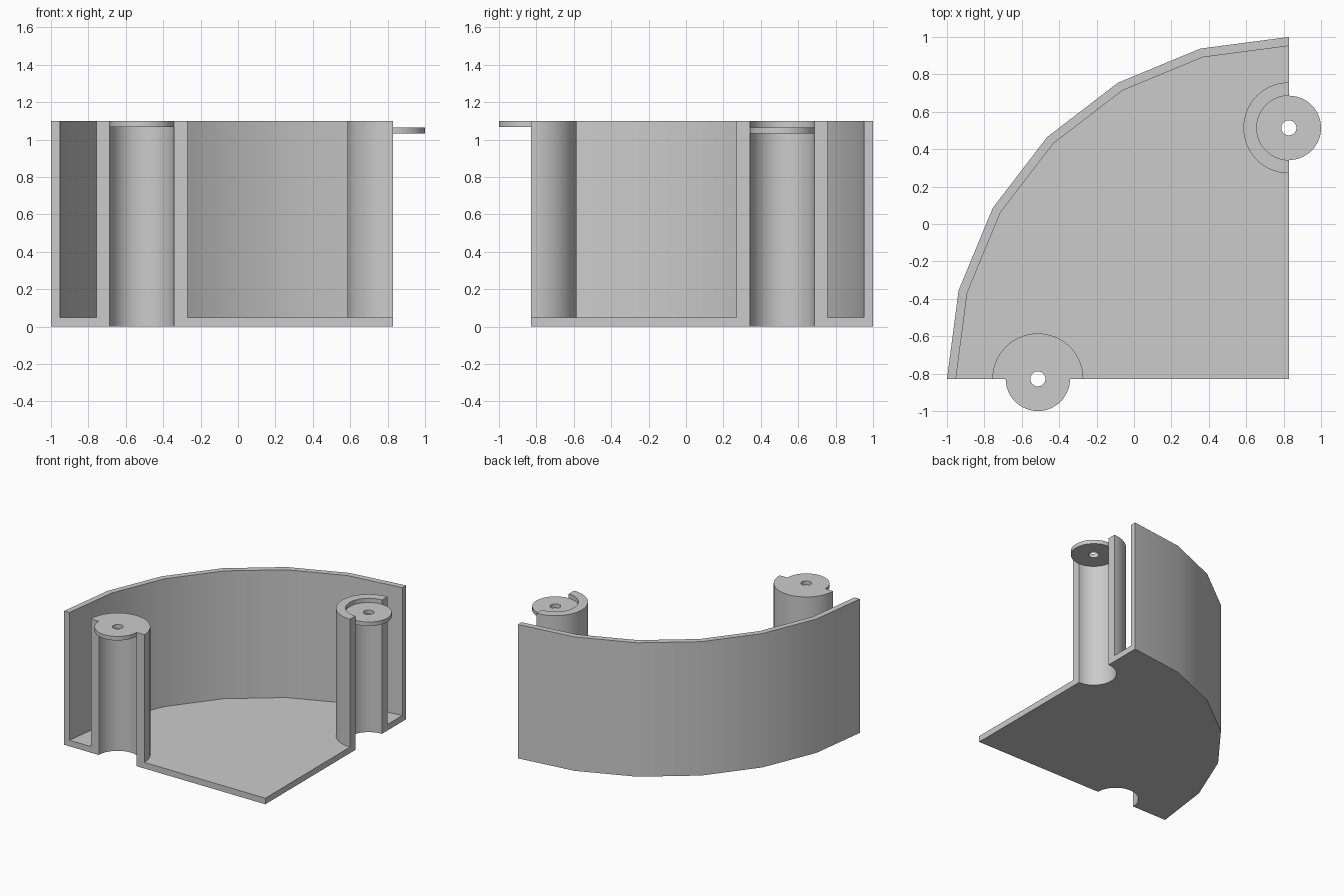
import bpy, bmesh
from math import sin, cos, pi

if "Cube" in bpy.data.objects:
    bpy.data.objects.remove(bpy.data.objects["Cube"])

C = 0.828              # straight sides lie on x = C and y = -C
POST = -0.514          # post centre along each straight side
R_OUT, R_IN = 1.828, 1.780
TUBE, BORE, HOLE = 0.243, 0.172, 0.04
H, FLOOR = 1.1, 0.05
SEG = 64


def arc(cx, cy, r, a0, a1, n):
    return [(cx + r * cos(a0 + (a1 - a0) * i / n),
             cy + r * sin(a0 + (a1 - a0) * i / n)) for i in range(n + 1)]


def mirrored(pts):
    # reflect across the diagonal that swaps the two straight sides
    return [(-y, -x) for x, y in reversed(pts)]


def finish(bm, name):
    bmesh.ops.recalc_face_normals(bm, faces=bm.faces)
    mesh = bpy.data.meshes.new(name)
    bm.to_mesh(mesh)
    bm.free()
    ob = bpy.data.objects.new(name, mesh)
    bpy.context.collection.objects.link(ob)
    return ob


def prism(name, pts, z0, z1):
    bm = bmesh.new()
    face = bm.faces.new([bm.verts.new((x, y, z0)) for x, y in pts])
    ext = bmesh.ops.extrude_face_region(bm, geom=[face], use_keep_orig=True)
    top = [v for v in ext["geom"] if isinstance(v, bmesh.types.BMVert)]
    bmesh.ops.translate(bm, verts=top, vec=(0, 0, z1 - z0))
    return finish(bm, name)


def washer(name, cx, cy, z0, z1):
    bm = bmesh.new()
    loops = []
    for r, z in ((BORE, z0), (BORE, z1), (HOLE, z1), (HOLE, z0)):
        pts = arc(cx, cy, r, 0, 2 * pi, SEG)[:-1]
        loops.append([bm.verts.new((x, y, z)) for x, y in pts])
    for k in range(4):
        a, b = loops[k], loops[(k + 1) % 4]
        for i in range(SEG):
            j = (i + 1) % SEG
            bm.faces.new((a[i], a[j], b[j], b[i]))
    return finish(bm, name)


def smooth(ob):
    bpy.ops.object.select_all(action='DESELECT')
    ob.select_set(True)
    bpy.context.view_layer.objects.active = ob
    bpy.ops.object.shade_smooth_by_angle()


# Quarter-round body with a half-round bore in each straight side
bore = arc(POST, -C, BORE, 0, pi, SEG // 2)
outline = [(C, -C)] + bore + arc(C, -C, R_OUT, pi, pi / 2, 6) + mirrored(bore)
body = prism("quarter_body", outline, 0, H)

# Pocket that leaves the floor, the faceted wall and two half-tube posts
E = C + 0.1
tube = ([(POST + TUBE, -E)] + arc(POST, -C, TUBE, 0, pi, SEG // 2)
        + [(POST - TUBE, -E), (C - R_IN, -E)])
pocket_outline = [(E, -E)] + tube + arc(C, -C, R_IN, pi, pi / 2, 6) + mirrored(tube)
pocket = prism("pocket_cutter", pocket_outline, FLOOR, H + 0.2)
pocket.hide_render = True

cut = body.modifiers.new("pocket", 'BOOLEAN')
cut.operation = 'DIFFERENCE'
cut.solver = 'EXACT'
cut.object = pocket
bpy.context.view_layer.objects.active = body
bpy.ops.object.modifier_apply(modifier="pocket")
bpy.data.objects.remove(pocket)
smooth(body)

# Overlapping screw tabs: upper one at the front, lower one at the right
smooth(washer("upper_screw_tab", POST, -C, 1.067, H))
smooth(washer("lower_screw_tab", C, -POST, 1.032, 1.065))
